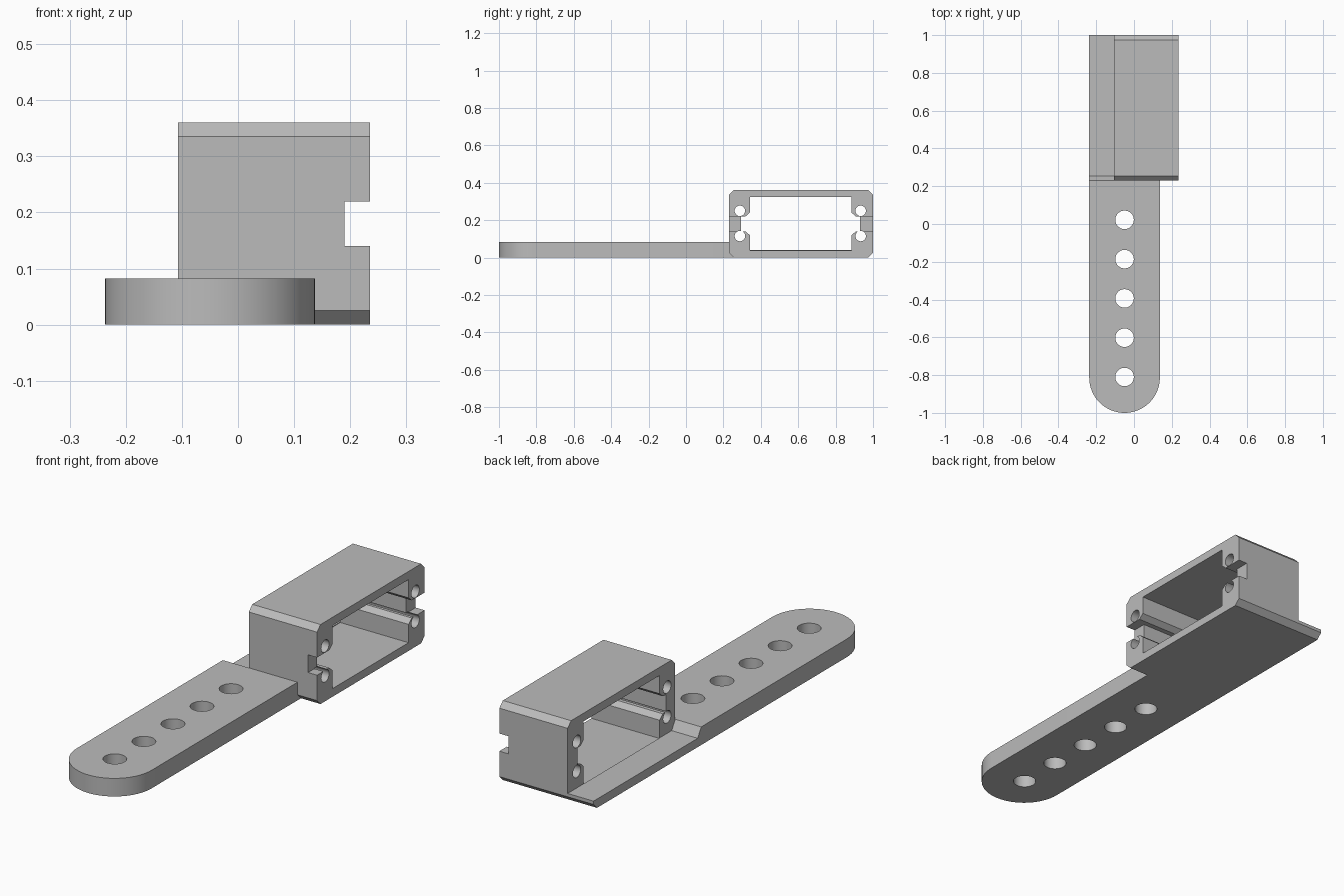
import bpy, bmesh, math
from mathutils import Vector

cube = bpy.data.objects.get("Cube")
if cube:
    bpy.data.objects.remove(cube)

grey = bpy.data.materials.new("plain grey")
grey.use_nodes = True
grey.diffuse_color = (0.5, 0.5, 0.5, 1)
grey.node_tree.nodes["Principled BSDF"].inputs["Base Color"].default_value = (0.5, 0.5, 0.5, 1)


def prism(name, points, direction):
    """Extrude a closed outline of 3D points along a direction."""
    bm = bmesh.new()
    face = bm.faces.new([bm.verts.new(p) for p in points])
    ext = bmesh.ops.extrude_face_region(bm, geom=[face])
    moved = [v for v in ext["geom"] if isinstance(v, bmesh.types.BMVert)]
    bmesh.ops.translate(bm, verts=moved, vec=Vector(direction))
    bmesh.ops.recalc_face_normals(bm, faces=bm.faces)
    mesh = bpy.data.meshes.new(name)
    bm.to_mesh(mesh)
    bm.free()
    mesh.materials.append(grey)
    obj = bpy.data.objects.new(name, mesh)
    bpy.context.collection.objects.link(obj)
    return obj


def side_prism(name, profile, x0, x1):
    return prism(name, [(x0, y, z) for y, z in profile], (x1 - x0, 0, 0))


def circle(cu, cv, r, n=40):
    return [(cu + r * math.cos(math.tau * i / n), cv + r * math.sin(math.tau * i / n))
            for i in range(n)]


def cut(obj, cutters):
    """Subtract each cutter, then discard it."""
    bpy.context.view_layer.objects.active = obj
    for cutter in cutters:
        cutter.hide_render = True
        mod = obj.modifiers.new("cut", "BOOLEAN")
        mod.operation = "DIFFERENCE"
        mod.solver = "EXACT"
        mod.object = cutter
        bpy.ops.object.modifier_apply(modifier=mod.name)
        bpy.data.objects.remove(cutter)


def smooth(obj):
    bpy.ops.object.select_all(action="DESELECT")
    obj.select_set(True)
    bpy.context.view_layer.objects.active = obj
    bpy.ops.object.shade_smooth_by_angle(angle=math.radians(25))


LEFT, WALL, RIGHT = -0.237, -0.107, 0.235
FRONT, BACK, TOP = 0.23, 1.0, 0.36
FLOOR, C = 0.04, 0.025
ARM_X, ARM_R, ARM_TOP = -0.05, 0.187, 0.082
CY, CZ = 0.613, 0.18

# Sleeve: chamfered rectangular tube
outer = [(FRONT + C, 0), (BACK - C, 0), (BACK, C), (BACK, TOP - C),
         (BACK - C, TOP), (FRONT + C, TOP), (FRONT, TOP - C), (FRONT, C)]
sleeve = side_prism("sleeve", outer, WALL, RIGHT)

# Opening with a chamfered rail left in each corner
quarter = [(0.272, 0.143), (0.272, 0.06), (0.295, 0.04), (0.318, 0.04)]
half = quarter + [(y, -z) for y, z in reversed(quarter)]
ring = half + [(-y, z) for y, z in reversed(half)]
cutters = [side_prism("opening", [(CY + y, CZ + z) for y, z in ring], -0.3, 0.3)]

# Cable notch at the open edge, and screw holes through the rails
cutters.append(side_prism("notch", [(0.1, 0.14), (1.1, 0.14), (1.1, 0.22), (0.1, 0.22)],
                          0.19, 0.3))
for y in (0.288, 0.934):
    for z in (0.115, 0.25):
        cutters.append(side_prism("screw_hole", circle(y, z, 0.028, 32), -0.3, 0.3))
cut(sleeve, cutters)
smooth(sleeve)

# Base flange beside the sleeve
side_prism("base_flange", [(FRONT + C, 0), (BACK - C, 0), (BACK, C), (BACK, FLOOR),
                           (FRONT + C, FLOOR)], LEFT, WALL)

# Ramp from the arm down to the flange, and fill under the sleeve edge
side_prism("ramp", [(FRONT, 0), (FRONT + C, 0), (FRONT + C, FLOOR), (FRONT, ARM_TOP)],
           LEFT, WALL)
side_prism("edge_fill", [(FRONT, 0), (FRONT + C, 0), (FRONT, C)], WALL, ARM_X + ARM_R)

# Arm with a rounded end and a row of holes
end_y = -1 + ARM_R
steps = 32
outline = [(ARM_X + ARM_R, FRONT, 0), (ARM_X - ARM_R, FRONT, 0)]
for i in range(steps + 1):
    a = math.pi + math.pi * i / steps
    outline.append((ARM_X + ARM_R * math.cos(a), end_y + ARM_R * math.sin(a), 0))
arm = prism("arm", outline, (0, 0, ARM_TOP))
holes = []
for i in range(5):
    pts = circle(ARM_X, 0.022 - 0.208 * i, 0.049)
    holes.append(prism("arm_hole", [(x, y, -0.1) for x, y in pts], (0, 0, 0.4)))
cut(arm, holes)
smooth(arm)
